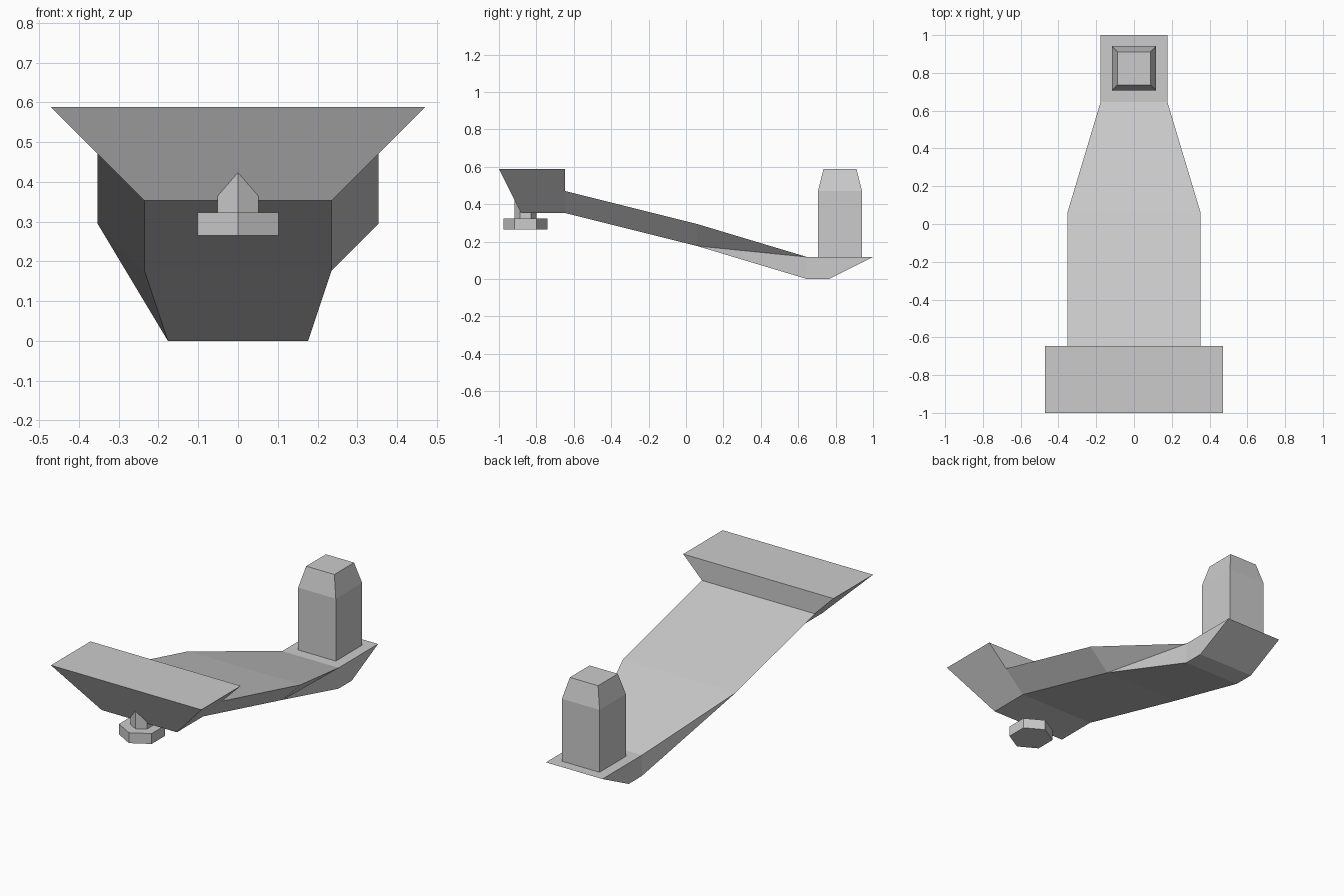
import bpy, bmesh, math

if "Cube" in bpy.data.objects:
    bpy.data.objects.remove(bpy.data.objects["Cube"])

U = 1 / 17  # the model sits on a 1/17 unit grid


def loft(name, rings):
    """Join equal-length rings of grid points into a closed flat-shaded object."""
    bm = bmesh.new()
    loops = [[bm.verts.new((x * U, y * U, z * U)) for x, y, z in r] for r in rings]
    n = len(loops[0])
    for a, b in zip(loops, loops[1:]):
        for j in range(n):
            k = (j + 1) % n
            bm.faces.new((a[j], a[k], b[j]))
            bm.faces.new((a[k], b[k], b[j]))
    bm.faces.new(loops[0])
    bm.faces.new(loops[-1])
    bmesh.ops.remove_doubles(bm, verts=bm.verts, dist=1e-5)
    flat = [f for f in bm.faces if f.calc_area() < 1e-6]
    bmesh.ops.delete(bm, geom=flat, context='FACES')
    bmesh.ops.recalc_face_normals(bm, faces=bm.faces)
    # merge coplanar triangles back into clean faces
    bmesh.ops.dissolve_limit(bm, angle_limit=0.001, verts=[], edges=bm.edges)
    mesh = bpy.data.meshes.new(name)
    bm.to_mesh(mesh)
    bm.free()
    obj = bpy.data.objects.new(name, mesh)
    bpy.context.collection.objects.link(obj)
    return obj


def section(top, bottom):
    """Trapezoid cross-section from (half width, y, z) of its top and bottom edge."""
    (tw, ty, tz), (bw, by, bz) = top, bottom
    return [(-tw, ty, tz), (tw, ty, tz), (bw, by, bz), (-bw, by, bz)]


def square(half, y, z):
    return [(sx * half, y + sy * half, z)
            for sx, sy in ((-1, -1), (1, -1), (1, 1), (-1, 1))]


def hexagon(r, y, z):
    return [(r * math.sin(i * math.pi / 3), y + r * math.cos(i * math.pi / 3), z)
            for i in range(6)]


# Body: flared head, sloping arm, tapered neck and upturned tail
loft("lever_body", [
    section((8, -17, 10), (4, -15, 6)),
    section((8, -11, 10), (4, -11, 6)),
    section((6, -11, 8), (4, -11, 6)),
    section((6, 1, 5), (4, 1, 3)),
    section((3, 11, 2), (3, 11, 0)),
    section((3, 17, 2), (3, 13, 0)),
])

# Upright post with chamfered tip
loft("tail_post", [square(2, 14, 2), square(2, 14, 8), square(1.5, 14, 10)])

# Hexagonal knob hanging under the head
loft("knob_stem", [hexagon(1, -14.6, 5.5), hexagon(1, -14.6, 7.5)])
loft("knob_disc", [hexagon(2, -14.6, 4.5), hexagon(2, -14.6, 5.5)])
